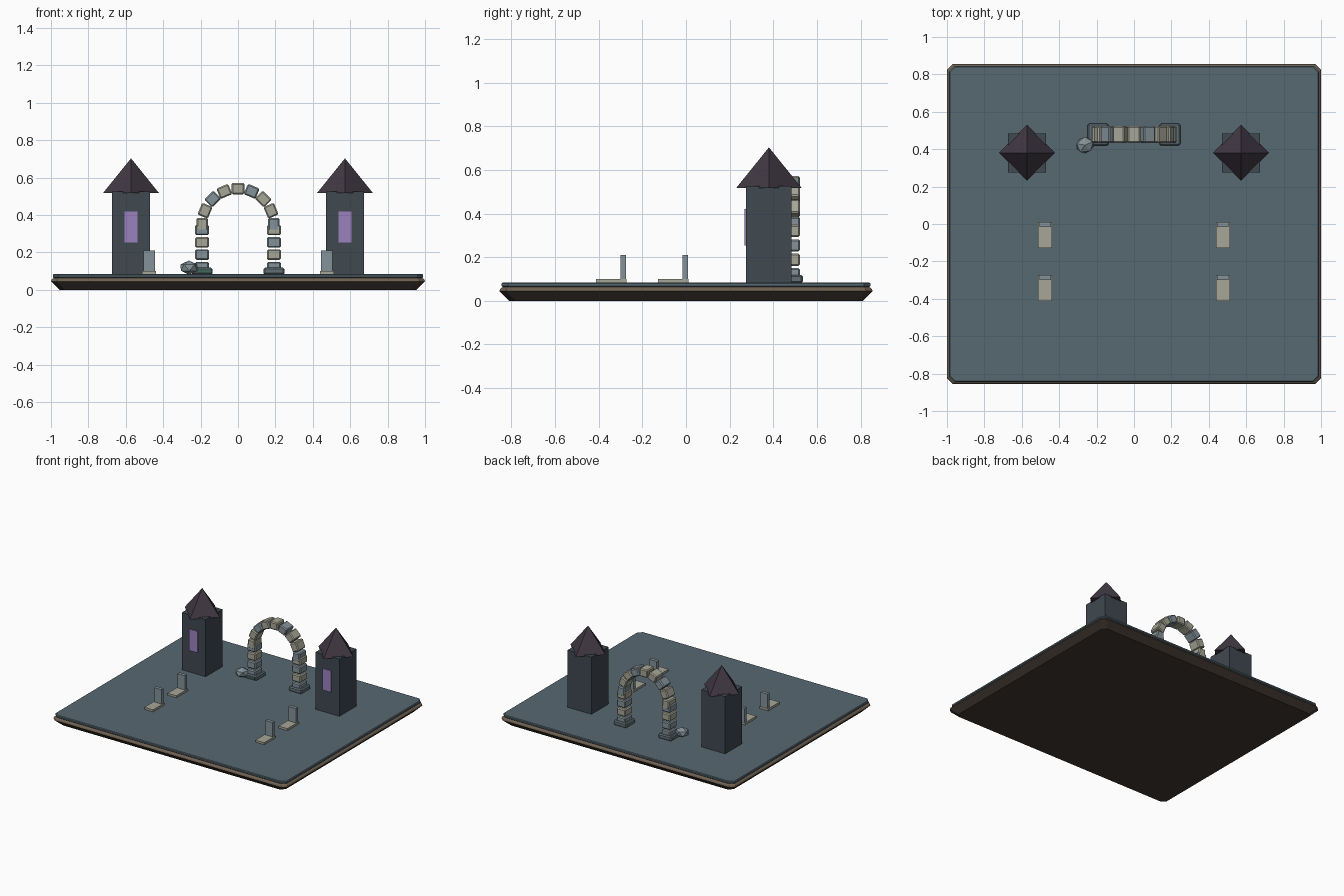
import bpy, bmesh, math
from mathutils import Matrix, Vector

if "Cube" in bpy.data.objects:
    bpy.data.objects.remove(bpy.data.objects["Cube"])


def material(name, rgb):
    m = bpy.data.materials.new(name)
    m.diffuse_color = (*rgb, 1)
    m.use_nodes = True
    m.node_tree.nodes["Principled BSDF"].inputs["Base Color"].default_value = m.diffuse_color
    return m


EARTH = material("earth", (0.055, 0.04, 0.033))
CLAY = material("clay", (0.16, 0.12, 0.085))
GROUND = material("ground", (0.095, 0.14, 0.165))
WALL = material("wall", (0.05, 0.065, 0.08))
ROOF = material("roof", (0.052, 0.04, 0.055))
GLOW = material("glow", (0.33, 0.22, 0.52))
TAN = material("tan_stone", (0.38, 0.38, 0.31))
SLATE = material("slate_stone", (0.23, 0.29, 0.32))
DARK = material("dark_stone", (0.12, 0.16, 0.18))
MOSS = material("moss", (0.05, 0.14, 0.11))


def finish(name, bm, mat, bevel=0):
    bmesh.ops.recalc_face_normals(bm, faces=bm.faces)
    me = bpy.data.meshes.new(name)
    bm.to_mesh(me)
    bm.free()
    ob = bpy.data.objects.new(name, me)
    bpy.context.collection.objects.link(ob)
    me.materials.append(mat)
    if bevel:
        mod = ob.modifiers.new("bevel", 'BEVEL')
        mod.width = bevel
        mod.segments = 1
    return ob


def box(name, centre, size, mat, bevel=0, tilt=0):
    bm = bmesh.new()
    m = (Matrix.Translation(centre) @ Matrix.Rotation(tilt, 4, 'Y')
         @ Matrix.Diagonal((*size, 1)))
    bmesh.ops.create_cube(bm, size=1, matrix=m)
    return finish(name, bm, mat, bevel)


def slab(name, rings, mat, cut=0.03):
    """Stack of corner-cut rectangles given as (z, inset)."""
    bm = bmesh.new()
    loops = []
    for z, inset in rings:
        x, y = 1 - inset, 0.855 - inset
        pts = [(x, cut - y), (x, y - cut), (x - cut, y), (cut - x, y),
               (-x, y - cut), (-x, cut - y), (cut - x, -y), (x - cut, -y)]
        loops.append([bm.verts.new((a, b, z)) for a, b in pts])
    for lo, hi in zip(loops, loops[1:]):
        for i in range(8):
            j = (i + 1) % 8
            bm.faces.new((lo[i], lo[j], hi[j], hi[i]))
    bm.faces.new(loops[0][::-1])
    bm.faces.new(loops[-1])
    return finish(name, bm, mat)


# Layered base
slab("base_earth", [(0, 0.045), (0.045, 0)], EARTH)
slab("base_clay", [(0.045, 0), (0.055, 0.004), (0.066, 0.018)], CLAY)
slab("base_ground", [(0.064, 0.015), (0.069, 0.01), (0.079, 0.01), (0.084, 0.015)], GROUND)

for s, side in ((-1, "left"), (1, "right")):
    # Towers
    tx, ty = s * 0.572, 0.38
    box(f"tower_body_{side}", (tx, ty, 0.304), (0.204, 0.208, 0.444), WALL)
    bm = bmesh.new()
    bmesh.ops.create_cone(bm, cap_ends=True, segments=4, radius1=0.15, radius2=0,
                          depth=0.186, matrix=Matrix.Translation((tx, ty, 0.61)))
    finish(f"tower_roof_{side}", bm, ROOF)
    box(f"tower_window_{side}", (tx, 0.274, 0.337), (0.072, 0.012, 0.166), GLOW)

    # Grave slabs with headstones
    for k, back in enumerate((0.012, -0.272)):
        gx = s * 0.475
        box(f"grave_slab_{side}_{k}", (gx, back - 0.07, 0.092), (0.075, 0.14, 0.016), TAN)
        box(f"headstone_{side}_{k}", (gx, back - 0.015, 0.148), (0.062, 0.026, 0.125), SLATE)

    # Arch plinths and pillar stones
    ax, ay = s * 0.192, 0.478
    box(f"arch_plinth_{side}", (ax, ay, 0.1), (0.112, 0.116, 0.038), DARK, 0.008)
    for k in range(4):
        mat = SLATE if (k + (s > 0)) % 2 else TAN
        if k == 0:
            mat = SLATE
        box(f"pillar_stone_{side}_{k}", (ax, ay, 0.122 + 0.066 * k),
            (0.074, 0.088, 0.056), mat, 0.007)

# Arch ring stones
for i in range(9):
    a = math.radians(22.5 * i)
    pos = (0.191 * math.cos(a), 0.478, 0.35 + 0.191 * math.sin(a))
    box(f"arch_stone_{i}", pos, (0.06, 0.09, 0.068),
        SLATE if i % 3 == 0 else TAN, 0.007, -a)

# Fallen rock and moss beside the left plinth
bm = bmesh.new()
bmesh.ops.create_icosphere(bm, subdivisions=1, radius=1,
                           matrix=Matrix.Translation((-0.262, 0.422, 0.119))
                           @ Matrix.Rotation(0.4, 4, 'Z')
                           @ Matrix.Diagonal((0.053, 0.047, 0.038, 1)))
finish("fallen_rock", bm, SLATE)
box("moss_patch", (-0.185, 0.422, 0.1), (0.07, 0.012, 0.02), MOSS)
